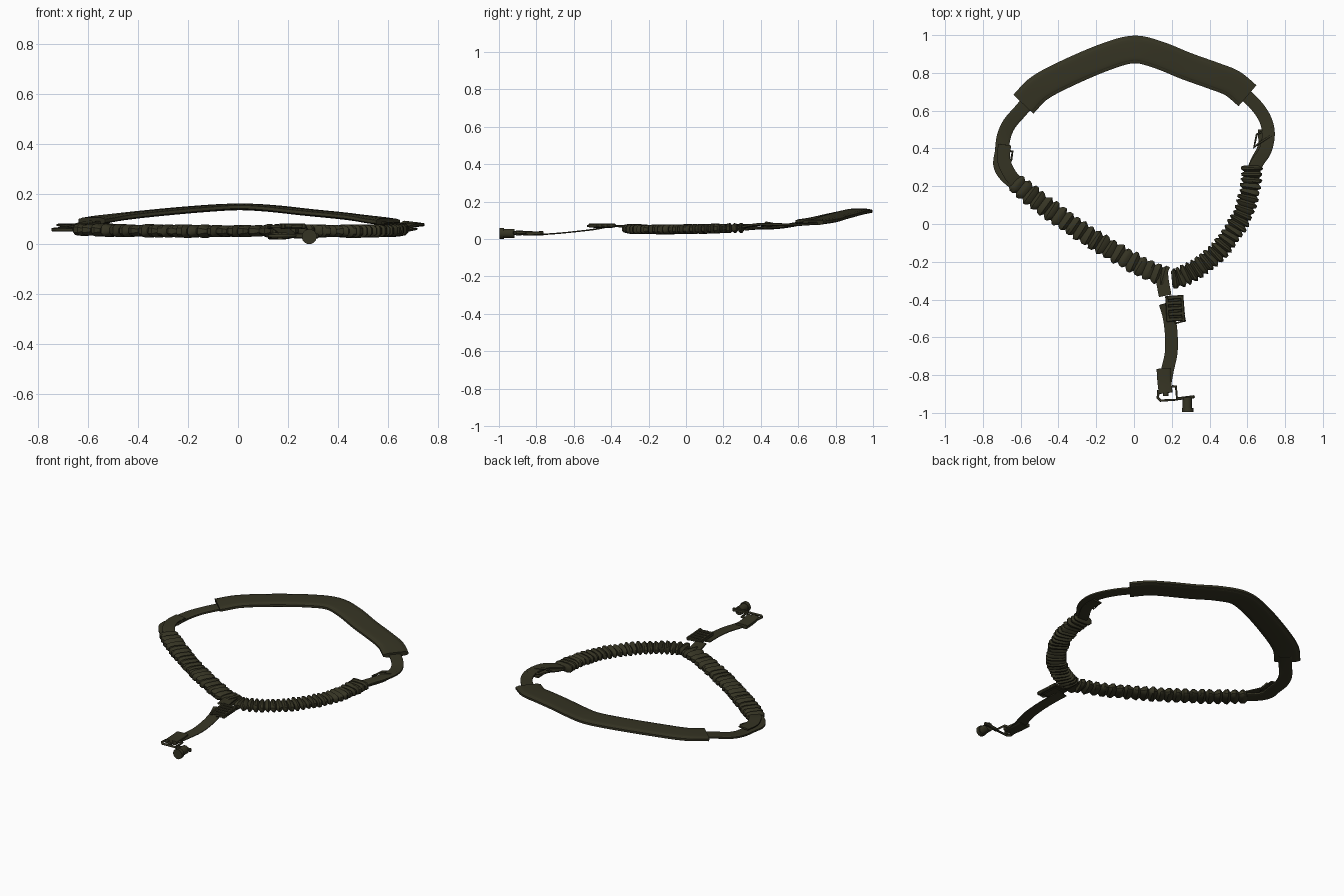
import bpy, bmesh, math, random
from mathutils import Vector

random.seed(4)
cube = bpy.data.objects.get("Cube")
if cube:
    bpy.data.objects.remove(cube)

olive = bpy.data.materials.new("dark olive webbing")
olive.use_nodes = True
olive.diffuse_color = (0.036, 0.034, 0.017, 1)
bsdf = olive.node_tree.nodes["Principled BSDF"]
bsdf.inputs["Base Color"].default_value = (0.036, 0.034, 0.017, 1)
bsdf.inputs["Roughness"].default_value = 0.9


def finish(name, bm, smooth=True):
    bmesh.ops.recalc_face_normals(bm, faces=bm.faces)
    mesh = bpy.data.meshes.new(name)
    bm.to_mesh(mesh)
    bm.free()
    obj = bpy.data.objects.new(name, mesh)
    bpy.context.collection.objects.link(obj)
    mesh.materials.append(olive)
    if smooth:
        bpy.ops.object.select_all(action='DESELECT')
        obj.select_set(True)
        bpy.context.view_layer.objects.active = obj
        bpy.ops.object.shade_smooth_by_angle(angle=math.radians(35))
    return obj


def resample(points, step):
    """Smooth curve through the points, cut into even steps."""
    p = [Vector(q) for q in points]
    p = [2 * p[0] - p[1]] + p + [2 * p[-1] - p[-2]]
    dense = []
    for a, b, c, d in zip(p, p[1:], p[2:], p[3:]):
        for i in range(40):
            t = i / 40
            dense.append(0.5 * (2 * b + (c - a) * t + (2 * a - 5 * b + 4 * c - d) * t * t
                                + (3 * b - a - 3 * c + d) * t ** 3))
    dense.append(p[-2])
    dist = [0]
    for a, b in zip(dense, dense[1:]):
        dist.append(dist[-1] + (b - a).length)
    count = max(2, round(dist[-1] / step))
    out, k = [], 0
    for i in range(count + 1):
        target = dist[-1] * i / count
        while k < len(dist) - 2 and dist[k + 1] < target:
            k += 1
        f = (target - dist[k]) / (dist[k + 1] - dist[k])
        out.append(dense[k].lerp(dense[k + 1], min(f, 1)))
    return out


def band(sides, power):
    """Rounded unit cross-section; a low power makes it boxier."""
    ring = []
    for i in range(sides):
        a = 2 * math.pi * (i + 0.5) / sides
        c, s = math.cos(a), math.sin(a)
        ring.append((math.copysign(abs(c) ** power, c) / 2, math.copysign(abs(s) ** power, s) / 2))
    return ring


def sweep(name, points, width, thick, step=0.02, sides=12, power=0.35, shape=None):
    path = resample(points, step)
    section = band(sides, power)
    bm = bmesh.new()
    rings = []
    for i, c in enumerate(path):
        tangent = (path[min(i + 1, len(path) - 1)] - path[max(i - 1, 0)]).normalized()
        side = tangent.cross(Vector((0, 0, 1))).normalized()
        up = side.cross(tangent)
        sw, st, skew = shape(i) if shape else (1, 1, 0)
        rings.append([bm.verts.new(c + side * u * width * sw + up * v * thick * st
                                   + tangent * skew * u * width) for u, v in section])
    for r, q in zip(rings, rings[1:]):
        for j in range(sides):
            k = (j + 1) % sides
            bm.faces.new((r[j], r[k], q[k], q[j]))
    bm.faces.new(rings[0])
    bm.faces.new(rings[-1])
    return finish(name, bm)


def pleat(i):
    """Gathered elastic: ridges alternate with valleys."""
    if i % 3 == 0:
        return 0.72, 0.55, random.uniform(-0.05, 0.05)
    return random.uniform(0.94, 1.08), random.uniform(0.9, 1.1), random.uniform(-0.07, 0.07)


def wire(name, points, radius=0.006, closed=False):
    curve = bpy.data.curves.new(name, 'CURVE')
    curve.dimensions = '3D'
    curve.bevel_depth = radius
    curve.bevel_resolution = 2
    spline = curve.splines.new('POLY')
    spline.points.add(len(points) - 1)
    for sp, q in zip(spline.points, points):
        sp.co = (*q, 1)
    spline.use_cyclic_u = closed
    curve.use_fill_caps = True
    obj = bpy.data.objects.new(name, curve)
    bpy.context.collection.objects.link(obj)
    curve.materials.append(olive)


def bar(name, centre, size, turn=0):
    bm = bmesh.new()
    bmesh.ops.create_cube(bm, size=1)
    bmesh.ops.scale(bm, vec=size, verts=bm.verts)
    bmesh.ops.bevel(bm, geom=bm.edges[:], offset=min(size) * 0.2, segments=1, affect='EDGES')
    obj = finish(name, bm, False)
    obj.location = centre
    obj.rotation_euler.z = turn


def drum(name, centre, radius, depth):
    bm = bmesh.new()
    bmesh.ops.create_cone(bm, cap_ends=True, segments=24, radius1=radius, radius2=radius, depth=depth)
    obj = finish(name, bm)
    obj.location = centre
    obj.rotation_euler.x = math.pi / 2


# Shoulder pad with a raised binding along both edges
pad_path = [(-0.585, 0.635, 0.093), (-0.5, 0.72, 0.106), (-0.35, 0.8, 0.123), (-0.15, 0.885, 0.141),
            (0, 0.924, 0.149), (0.13, 0.895, 0.143), (0.28, 0.835, 0.127), (0.42, 0.785, 0.113),
            (0.52, 0.745, 0.1), (0.6, 0.68, 0.089)]
sweep("shoulder_pad", pad_path, 0.147, 0.022, sides=16)
sweep("pad_stitched_panel", pad_path, 0.125, 0.027, sides=16)

# Flat connecting straps between the pad and the gathered parts
sweep("right_connecting_strap",
      [(-0.54, 0.67, 0.09), (-0.6, 0.6, 0.082), (-0.66, 0.53, 0.068), (-0.69, 0.46, 0.06),
       (-0.7, 0.38, 0.058), (-0.708, 0.31, 0.058), (-0.67, 0.25, 0.058), (-0.59, 0.19, 0.056)], 0.075, 0.016)
sweep("right_folded_strap",
      [(-0.685, 0.42, 0.078), (-0.69, 0.34, 0.076), (-0.655, 0.26, 0.074), (-0.6, 0.2, 0.062)], 0.07, 0.01)
sweep("left_connecting_strap",
      [(0.57, 0.7, 0.086), (0.64, 0.635, 0.08), (0.692, 0.56, 0.076), (0.712, 0.48, 0.078),
       (0.695, 0.39, 0.078), (0.65, 0.32, 0.066), (0.625, 0.25, 0.056)], 0.068, 0.014)
sweep("left_folded_strap",
      [(0.685, 0.5, 0.062), (0.685, 0.41, 0.06), (0.645, 0.33, 0.052), (0.625, 0.27, 0.055)], 0.06, 0.01)

# Gathered elastic sleeves
sweep("right_gathered_sleeve",
      [(-0.635, 0.225, 0.058), (-0.55, 0.155, 0.056), (-0.43, 0.065, 0.054), (-0.3, -0.025, 0.053),
       (-0.15, -0.12, 0.052), (0, -0.205, 0.052), (0.1, -0.255, 0.053), (0.17, -0.28, 0.054)],
      0.112, 0.05, step=0.0155, power=0.6, shape=pleat)
sweep("left_gathered_sleeve",
      [(0.625, 0.31, 0.06), (0.617, 0.2, 0.057), (0.583, 0.07, 0.054), (0.53, -0.03, 0.053),
       (0.45, -0.14, 0.052), (0.35, -0.225, 0.052), (0.25, -0.28, 0.054), (0.2, -0.29, 0.056)],
      0.112, 0.05, step=0.0105, power=0.6, shape=pleat)

# Tail: short tongue, adjuster, lower strap and end tab
sweep("short_tongue", [(0.145, -0.25, 0.062), (0.152, -0.31, 0.067), (0.165, -0.38, 0.07)], 0.068, 0.012)
sweep("tail_strap",
      [(0.165, -0.42, 0.066), (0.185, -0.49, 0.052), (0.197, -0.58, 0.041), (0.197, -0.68, 0.031),
       (0.178, -0.77, 0.025), (0.165, -0.84, 0.024)], 0.068, 0.007)
sweep("end_tab", [(0.156, -0.765, 0.03), (0.16, -0.83, 0.03), (0.168, -0.895, 0.034)], 0.074, 0.024)
drum("end_tab_roll", (0.168, -0.895, 0.032), 0.014, 0.03)

# Ladder adjuster buckle
for x in (0.177, 0.258):
    bar("adjuster_side", (x, -0.45, 0.072), (0.016, 0.14, 0.022), 0.06)
for i in range(5):
    bar("adjuster_rung", (0.217 + 0.002 * i, -0.388 - i * 0.029, 0.074), (0.092, 0.02, 0.016), 0.06)
bar("adjuster_plate", (0.215, -0.445, 0.064), (0.07, 0.1, 0.008), 0.06)
wire("adjuster_pull", [(0.215, -0.505, 0.07), (0.222, -0.525, 0.07), (0.27, -0.512, 0.07),
                       (0.262, -0.48, 0.07)])

# Wire loops on the connecting straps
wire("right_wire_loop", [(-0.675, 0.39, 0.075), (-0.643, 0.385, 0.075), (-0.65, 0.34, 0.07),
                         (-0.675, 0.29, 0.07)], closed=True)
wire("left_wire_loop", [(0.635, 0.405, 0.07), (0.65, 0.475, 0.075), (0.725, 0.51, 0.08),
                        (0.73, 0.47, 0.08), (0.665, 0.43, 0.088)], closed=True)

# Swivel loop and push-button stud
wire("swivel_loop", [(0.2, -0.86, 0.033), (0.222, -0.86, 0.033), (0.228, -0.93, 0.033), (0.14, -0.935, 0.033),
                     (0.126, -0.92, 0.033), (0.13, -0.88, 0.033)], 0.007)
bar("swivel_stem", (0.272, -0.92, 0.033), (0.1, 0.016, 0.02), 0.12)
drum("swivel_stud", (0.283, -0.955, 0.03), 0.025, 0.075)
drum("swivel_stud_cap", (0.285, -0.985, 0.03), 0.03, 0.022)
